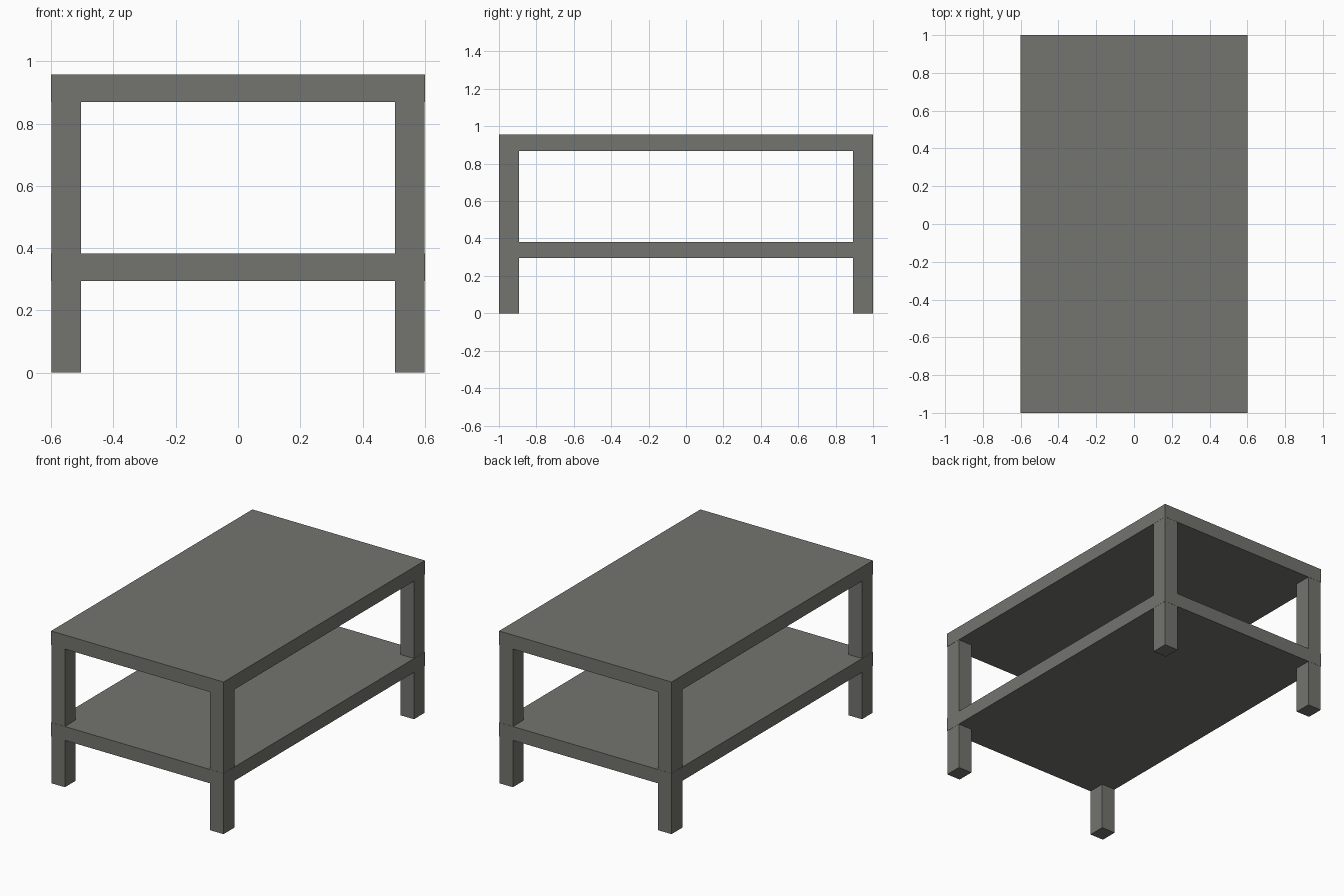
import bpy

if "Cube" in bpy.data.objects:
    bpy.data.objects.remove(bpy.data.objects["Cube"])

# Single warm grey for the whole table
grey = bpy.data.materials.new("warm grey")
grey.diffuse_color = (0.172, 0.172, 0.157, 1)
grey.use_nodes = True
grey.node_tree.nodes["Principled BSDF"].inputs["Base Color"].default_value = grey.diffuse_color


def box(name, x0, x1, y0, y1, z0, z1):
    bpy.ops.mesh.primitive_cube_add(
        size=1, location=((x0 + x1) / 2, (y0 + y1) / 2, (z0 + z1) / 2))
    ob = bpy.context.object
    ob.name = name
    ob.scale = (x1 - x0, y1 - y0, z1 - z0)
    bpy.ops.object.transform_apply(location=False, rotation=False, scale=True)
    ob.data.materials.append(grey)
    return ob


# Table top and lower shelf
box("table_top", -0.6, 0.6, -1, 1, 0.869, 0.957)
box("lower_shelf", -0.6, 0.6, -1, 1, 0.295, 0.382)

# Four square legs, a hair inside the slab edges
OUT_X, IN_X, OUT_Y, IN_Y = 0.599, 0.504, 0.999, 0.892
for side, sx in (("left", -1), ("right", 1)):
    for end, sy in (("front", -1), ("back", 1)):
        xs = sorted((sx * IN_X, sx * OUT_X))
        ys = sorted((sy * IN_Y, sy * OUT_Y))
        box(f"{end}_{side}_leg", *xs, *ys, 0, 0.869)
